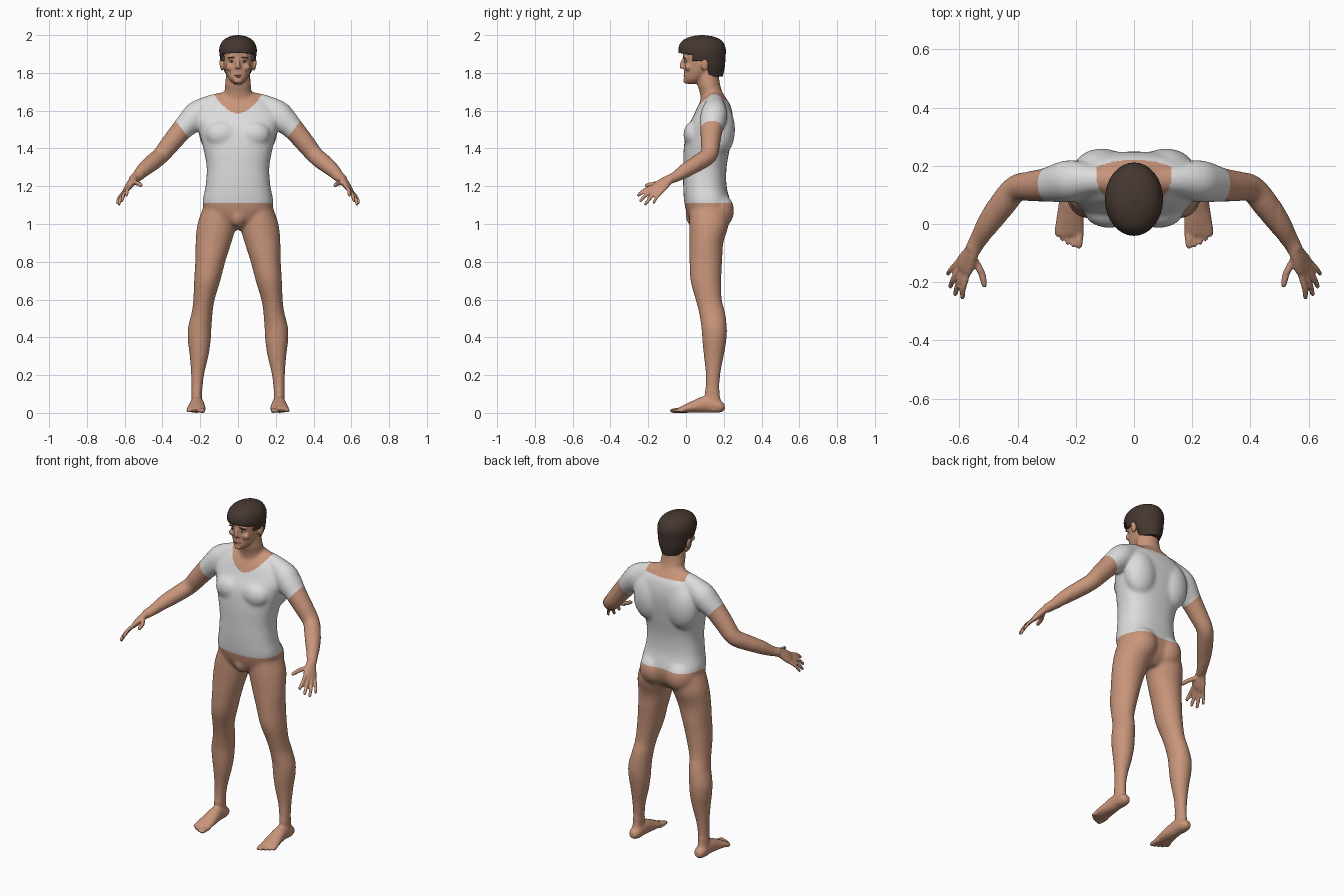
import bpy, bmesh, math
from mathutils import Vector, Matrix

if "Cube" in bpy.data.objects:
    bpy.data.objects.remove(bpy.data.objects["Cube"])


def material(name, color):
    mat = bpy.data.materials.new(name)
    mat.use_nodes = True
    mat.diffuse_color = (*color, 1)
    mat.node_tree.nodes["Principled BSDF"].inputs["Base Color"].default_value = (*color, 1)
    return mat


skin = material("skin", (.58, .30, .195))
white = material("shirt_white", (.72, .72, .72))
brown = material("hair_brown", (.06, .038, .03))
eye_white = material("eye_white", (.7, .66, .62))
dark = material("iris_dark", (.03, .02, .015))
lip = material("lip", (.36, .16, .115))


def smooth_path(rows, steps=4):
    """Catmull-Rom interpolation of station rows."""
    rows = [Vector(r) for r in rows]
    out = []
    for i in range(len(rows) - 1):
        a, b, c, d = rows[max(i - 1, 0)], rows[i], rows[i + 1], rows[min(i + 2, len(rows) - 1)]
        for k in range(steps):
            t = k / steps
            out.append(b + (c - a) * (t / 2) + (a * 2 - b * 5 + c * 4 - d) * (t * t / 2)
                       + (b * 3 - a - c * 3 + d) * (t ** 3 / 2))
    return out + [rows[-1]]


def loft(bm, rows, axis=None, side=(1, 0, 0), power=2, sides=24):
    """Skin through elliptical sections; each row is x, y, z, radius, radius."""
    path = smooth_path(rows)
    rings = []
    for i, row in enumerate(path):
        before, after = path[max(i - 1, 0)], path[min(i + 1, len(path) - 1)]
        t = Vector(axis) if axis else (Vector(after[:3]) - Vector(before[:3])).normalized()
        u = Vector(side)
        u = (u - t * u.dot(t)).normalized()
        v = t.cross(u)
        ring = []
        for k in range(sides):
            c, s = math.cos(math.tau * k / sides), math.sin(math.tau * k / sides)
            c = math.copysign(abs(c) ** (2 / power), c)
            s = math.copysign(abs(s) ** (2 / power), s)
            ring.append(bm.verts.new(Vector(row[:3]) + u * c * row[3] + v * s * row[4]))
        rings.append(ring)
    for a, b in zip(rings, rings[1:]):
        for k in range(sides):
            j = (k + 1) % sides
            bm.faces.new((a[k], a[j], b[j], b[k]))
    bm.faces.new(rings[0][::-1])
    bm.faces.new(rings[-1])


def stack(bm, rows, **options):
    """Loft of level sections; each row is z, x, y, radius x, radius y."""
    loft(bm, [(x, y, z, a, b) for z, x, y, a, b in rows], axis=(0, 0, 1), **options)


def blob(bm, center, radii, tilt=0):
    matrix = Matrix.Translation(center) @ Matrix.Rotation(tilt, 4, 'Y') @ Matrix.Diagonal((*radii, 1))
    bmesh.ops.create_icosphere(bm, subdivisions=3, radius=1, matrix=matrix)


def digit(bm, base, tip, radius, bend=(0, 0, 0)):
    """Finger or toe with a rounded end."""
    base, tip = Vector(base), Vector(tip)
    mid = (base + tip) / 2 + Vector(bend)
    end = tip - (tip - mid).normalized() * radius * .7
    loft(bm, [(*base, radius, radius), (*mid, radius, radius),
              (*end, radius * .8, radius * .8), (*tip, radius * .25, radius * .25)],
         side=(0, 0, 1) if abs(base.z - tip.z) < .02 else (1, 0, 0), sides=12)


def mirror(bm):
    copy = bmesh.ops.duplicate(bm, geom=bm.verts[:] + bm.edges[:] + bm.faces[:])["geom"]
    for v in copy:
        if isinstance(v, bmesh.types.BMVert):
            v.co.x = -v.co.x


def finish(name, bm, *mats):
    bmesh.ops.recalc_face_normals(bm, faces=bm.faces)
    mesh = bpy.data.meshes.new(name)
    bm.to_mesh(mesh)
    bm.free()
    obj = bpy.data.objects.new(name, mesh)
    bpy.context.collection.objects.link(obj)
    for mat in mats:
        mesh.materials.append(mat)
    shade(obj)
    return obj


def shade(obj):
    bpy.ops.object.select_all(action='DESELECT')
    obj.select_set(True)
    bpy.context.view_layer.objects.active = obj
    bpy.ops.object.shade_smooth_by_angle(angle=math.radians(50))


body = bmesh.new()
# Leg
stack(body, [(1.1, .1, .12, .08, .1), (1, .112, .122, .103, .105), (.9, .13, .108, .095, .09),
             (.8, .147, .105, .08, .087), (.7, .163, .105, .07, .082), (.6, .18, .12, .057, .07),
             (.53, .19, .138, .056, .07), (.45, .203, .149, .063, .068), (.38, .205, .15, .061, .064),
             (.3, .206, .147, .05, .053), (.2, .214, .143, .035, .039), (.1, .218, .139, .028, .039),
             (.05, .218, .145, .03, .045), (.01, .218, .15, .028, .05)])
blob(body, (.085, .165, 1.07), (.09, .09, .1))
# Foot and toes
loft(body, [(.218, .205, .033, .015, .015), (.218, .18, .033, .032, .032), (.217, .11, .045, .036, .045),
            (.218, .04, .032, .045, .032), (.222, -.02, .018, .05, .018), (.222, -.04, .014, .045, .012)])
for i in range(5):
    x = .187 + .019 * i
    digit(body, (x, -.01, .014), (x + .002, -.085 + .002 * i * i + .002 * i, .011), .014 if i == 0 else .0095)
# Shoulder and arm
loft(body, [(.05, .15, 1.65, .05, .05), (.13, .152, 1.64, .048, .048), (.205, .15, 1.59, .07, .07),
            (.25, .143, 1.545, .07, .068), (.295, .135, 1.5, .06, .058), (.35, .13, 1.435, .053, .053),
            (.405, .122, 1.367, .047, .047), (.45, .07, 1.328, .047, .045), (.5, 0, 1.285, .04, .038),
            (.535, -.055, 1.25, .03, .028), (.555, -.09, 1.235, .027, .024)], side=(0, 1, .3))
# Hand: palm, fingers and thumb
across = Vector((.48, .77, -.43))
knuckle = Vector((.588, -.152, 1.185))
loft(body, [(.55, -.08, 1.24, .026, .022), (.562, -.105, 1.225, .032, .02),
            (.578, -.135, 1.2, .041, .018), (*knuckle, .041, .014), (.592, -.162, 1.178, .035, .009)],
     side=across)
tips = [(.59, -.258, 1.148), (.615, -.246, 1.118), (.632, -.218, 1.1), (.642, -.175, 1.105)]
for i, tip in enumerate(tips):
    digit(body, knuckle + across * (.021 * i - .031), tip, .0105 if i < 3 else .009, (.005, -.003, .005))
digit(body, (.553, -.115, 1.222), (.512, -.218, 1.203), .0125, (-.008, 0, 0))
# Chest, back and ear volumes
blob(body, (.085, .04, 1.475), (.085, .054, .07))
blob(body, (.11, .185, 1.5), (.1, .075, .14))
blob(body, (.088, .1, 1.842), (.009, .02, .033), .15)
# Brow ridge, cheek and nostril
blob(body, (.033, -.003, 1.882), (.024, .01, .007), .1)
blob(body, (.042, .012, 1.83), (.024, .018, .02))
blob(body, (.01, -.014, 1.829), (.008, .01, .007))
mirror(body)

# Torso, pelvis, neck
stack(body, [(.97, 0, .125, .05, .05), (1.02, 0, .12, .14, .1), (1.1, 0, .115, .187, .122),
             (1.2, 0, .1, .172, .115), (1.3, 0, .1, .166, .115), (1.4, 0, .11, .184, .122),
             (1.5, 0, .125, .21, .122), (1.57, 0, .143, .225, .105), (1.63, 0, .15, .18, .085),
             (1.67, 0, .15, .12, .06), (1.7, 0, .15, .08, .04)], power=2.4, sides=32)
blob(body, (0, .05, 1.04), (.045, .052, .06))
stack(body, [(1.6, 0, .15, .09, .07), (1.68, 0, .137, .073, .062), (1.74, 0, .12, .068, .06),
             (1.82, 0, .11, .06, .06)])
# Head, nose and chin
stack(body, [(1.742, 0, .035, .02, .03), (1.765, 0, .045, .046, .056), (1.8, 0, .063, .064, .073),
             (1.84, 0, .08, .076, .09), (1.88, 0, .085, .081, .1), (1.92, 0, .088, .083, .106),
             (1.96, 0, .09, .072, .09), (1.985, 0, .09, .04, .05)])
loft(body, [(0, 0, 1.89, .007, .01), (0, -.016, 1.862, .008, .01), (0, -.024, 1.837, .011, .011),
            (0, -.02, 1.823, .007, .008)], sides=12)
blob(body, (0, .002, 1.757), (.022, .017, .014))
human = finish("body", body, skin, white)

# Fuse the volumes into one skin
fuse = human.modifiers.new("fuse", 'REMESH')
fuse.mode = 'VOXEL'
fuse.voxel_size = .006
graph = bpy.context.evaluated_depsgraph_get()
fused = bpy.data.meshes.new_from_object(human.evaluated_get(graph))
human.modifiers.clear()

bm = bmesh.new()
bm.from_mesh(fused)
for v in bm.verts:
    v.co.z = max(v.co.z, 0)
bmesh.ops.smooth_vert(bm, verts=bm.verts, factor=.5, use_axis_x=True, use_axis_y=True, use_axis_z=True)
trunk = [v for v in bm.verts if abs(v.co.x) < .5 and .12 < v.co.z < 1.72 and v.co.y > -.06]
for _ in range(18):
    bmesh.ops.smooth_vert(bm, verts=trunk, factor=.5, use_axis_x=True, use_axis_y=True, use_axis_z=True)

# Cut clean hem and sleeve edges, then colour the shirt
cuff, hem = Vector((.295, 0, 1.5)), 1.11


def cut(inside, point, normal):
    faces = [f for f in bm.faces if inside(f.calc_center_median())]
    geom = list({e for f in faces for e in (*f.verts, *f.edges)}) + faces
    bmesh.ops.bisect_plane(bm, geom=geom, plane_co=point, plane_no=normal, dist=1e-5)


cut(lambda c: abs(c.x) < .24 and abs(c.z - hem) < .1, (0, 0, hem), (0, 0, 1))
for s in (1, -1):
    cut(lambda c: c.x * s > .235 and c.z > 1.3, (cuff.x * s, 0, cuff.z), (.79 * s, 0, -.61))


def is_shirt(c):
    x = abs(c.x)
    if c.z < hem or (x > .235 and (x - cuff.x) * .79 - (c.z - cuff.z) * .61 > 0):
        return False
    neckline = 1.587 + 6.2 * x * x if c.y < .15 else 1.655
    return x > .128 or c.z < neckline


for f in bm.faces:
    f.material_index = int(is_shirt(f.calc_center_median()))
bm.to_mesh(human.data)
bm.free()
shade(human)

# Hair cap, trimmed around the face and ears
bm = bmesh.new()
stack(bm, [(1.78, 0, .13, .055, .065), (1.83, 0, .105, .083, .1), (1.88, 0, .088, .095, .121),
           (1.93, 0, .085, .099, .125), (1.97, 0, .085, .081, .105), (1.992, 0, .085, .045, .06),
           (2, 0, .085, .008, .01)], sides=32)
for point, normal in [((0, .118, 0), (0, 1, 0)), ((0, .035, 0), (0, 1, 0)),
                      ((0, 0, 1.9), (0, .15, 1)), ((0, 0, 1.862), (0, 0, 1))]:
    bmesh.ops.bisect_plane(bm, geom=bm.verts[:] + bm.edges[:] + bm.faces[:], plane_co=point, plane_no=normal)


def is_bare(c):
    return (c.y < .035 and c.z < 1.9 - .15 * c.y) or (c.y < .118 and c.z < 1.862)


bmesh.ops.delete(bm, geom=[f for f in bm.faces if is_bare(f.calc_center_median())], context='FACES')
hair = finish("hair", bm, brown)
shell = hair.modifiers.new("thickness", 'SOLIDIFY')
shell.thickness = .02

# Face details
parts = [("eyes", eye_white, (.034, .001, 1.861), (.013, .009, .006), 0),
         ("irises", dark, (.034, -.0055, 1.861), (.005, .004, .005), 0),
         ("eyebrows", brown, (.036, -.009, 1.881), (.019, .008, .003), .1)]
for name, mat, center, radii, tilt in parts:
    bm = bmesh.new()
    blob(bm, center, radii, tilt)
    mirror(bm)
    finish(name, bm, mat)
bm = bmesh.new()
blob(bm, (0, -.004, 1.786), (.022, .009, .003))
blob(bm, (0, -.004, 1.779), (.018, .009, .004))
finish("lips", bm, lip)
